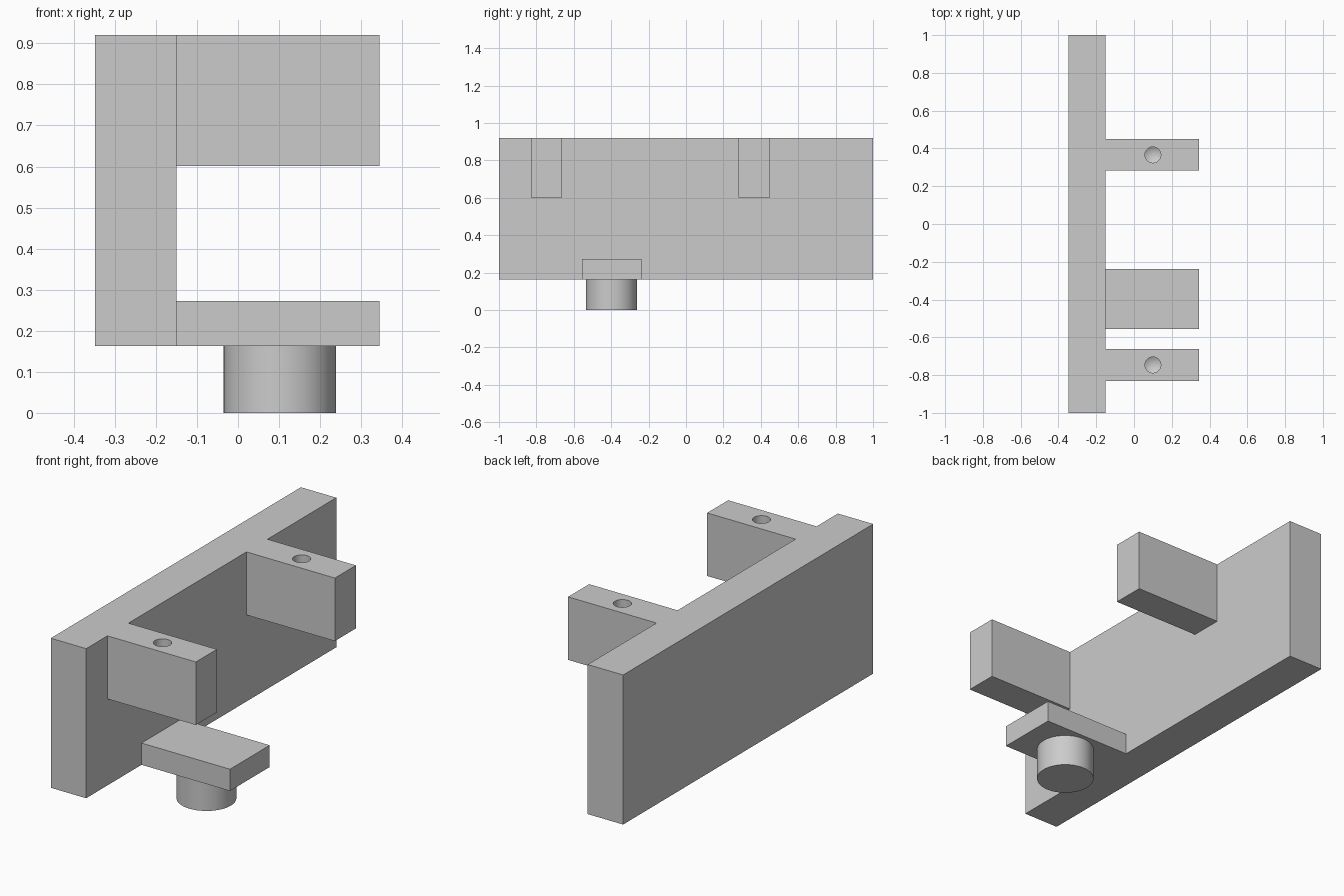
import bpy, bmesh, math
from mathutils import Matrix, Vector

cube = bpy.data.objects.get("Cube")
if cube:
    bpy.data.objects.remove(cube, do_unlink=True)

grey = bpy.data.materials.new("plain grey")
grey.use_nodes = True
colour = (0.6, 0.6, 0.6, 1)
grey.diffuse_color = colour
grey.node_tree.nodes["Principled BSDF"].inputs["Base Color"].default_value = colour


def finish(bm, name):
    bmesh.ops.recalc_face_normals(bm, faces=bm.faces)
    mesh = bpy.data.meshes.new(name)
    bm.to_mesh(mesh)
    bm.free()
    mesh.materials.append(grey)
    obj = bpy.data.objects.new(name, mesh)
    bpy.context.collection.objects.link(obj)
    return obj


def activate(obj):
    bpy.ops.object.select_all(action="DESELECT")
    obj.select_set(True)
    bpy.context.view_layer.objects.active = obj


def smooth(obj):
    activate(obj)
    bpy.ops.object.shade_smooth_by_angle(angle=math.radians(30))


def box(name, x, y, z):
    """Box from (min, max) pairs."""
    low, high = Vector((x[0], y[0], z[0])), Vector((x[1], y[1], z[1]))
    bm = bmesh.new()
    bmesh.ops.create_cube(bm, size=1, matrix=Matrix.Translation(
        (low + high) / 2) @ Matrix.Diagonal((*(high - low), 1)))
    return finish(bm, name)


def turned(name, x, y, profile, sides=64):
    """Solid of revolution about a vertical axis, from (radius, z) points."""
    bm = bmesh.new()
    verts = [bm.verts.new((x + r, y, z)) for r, z in profile]
    edges = [bm.edges.new(pair) for pair in zip(verts, verts[1:])]
    bmesh.ops.spin(bm, geom=verts + edges, cent=(x, y, 0), axis=(0, 0, 1),
                   angle=math.tau, steps=sides)
    bmesh.ops.remove_doubles(bm, verts=bm.verts, dist=0.0001)
    return finish(bm, name)


WALL, END = -0.15, 0.345
BASE, TOP = 0.163, 0.92
PIN_X = 0.1

# Long upright plate
box("back_plate", (-0.348, WALL), (-1, 1), (BASE, TOP))

# Two upper arms, each with a drilled blind hole
for name, y in (("front_arm", -0.746), ("rear_arm", 0.366)):
    arm = box(name, (WALL, END), (y - 0.084, y + 0.084), (0.601, TOP))
    drill = turned("drill_cutter", PIN_X, y,
                   [(0, 0.675), (0.042, 0.7), (0.042, 0.95), (0, 0.95)], 48)
    drill.hide_render = True
    cut = arm.modifiers.new("drilled hole", "BOOLEAN")
    cut.operation = "DIFFERENCE"
    cut.solver = "EXACT"
    cut.object = drill
    activate(arm)
    bpy.ops.object.modifier_apply(modifier=cut.name)
    bpy.data.objects.remove(drill, do_unlink=True)
    smooth(arm)

# Lower tab with the round peg beneath it
box("lower_tab", (WALL, END), (-0.557, -0.239), (BASE, 0.273))
smooth(turned("round_peg", PIN_X + 0.002, -0.398,
              [(0, 0), (0.137, 0), (0.137, BASE), (0, BASE)]))
